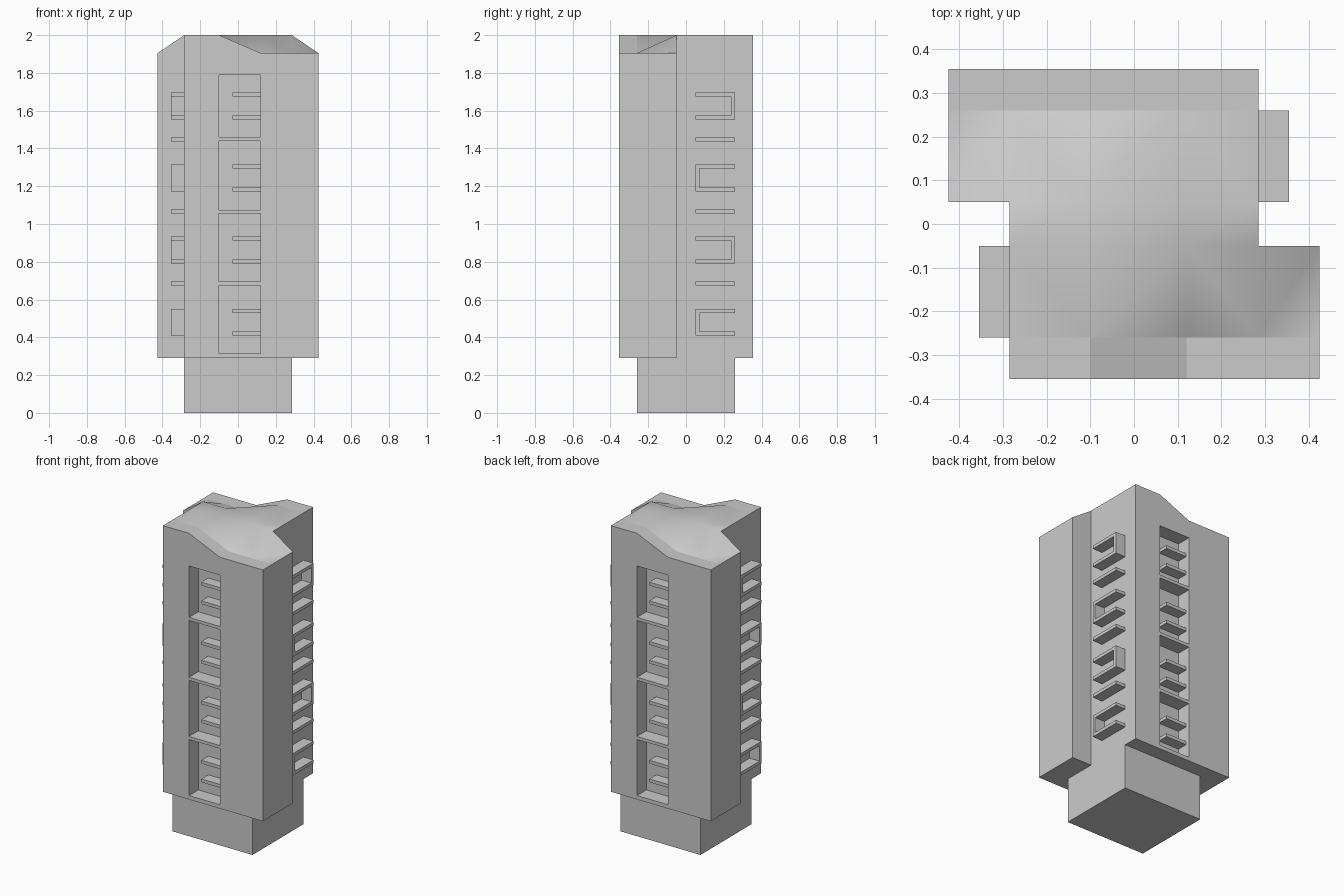
import bpy, bmesh

if "Cube" in bpy.data.objects:
    bpy.data.objects.remove(bpy.data.objects["Cube"])

LOW, HIGH, FLOOR = 1.905, 2.0, 0.29
PITCH = 0.3815


def finish(name, bm):
    bmesh.ops.recalc_face_normals(bm, faces=bm.faces)
    me = bpy.data.meshes.new(name)
    bm.to_mesh(me)
    bm.free()
    ob = bpy.data.objects.new(name, me)
    bpy.context.collection.objects.link(ob)
    return ob


def add_box(bm, x0, x1, y0, y1, z0, z1):
    vs = bmesh.ops.create_cube(bm, size=1)["verts"]
    for v in vs:
        v.co = ((x0 + x1) / 2 + v.co.x * (x1 - x0),
                (y0 + y1) / 2 + v.co.y * (y1 - y0),
                (z0 + z1) / 2 + v.co.z * (z1 - z0))


def add_prism(bm, profile, x0, x1):
    # (y, z) outline extruded along x
    f = bm.faces.new([bm.verts.new((x0, y, z)) for y, z in profile])
    new = bmesh.ops.extrude_face_region(bm, geom=[f], use_keep_orig=True)["geom"]
    for v in new:
        if isinstance(v, bmesh.types.BMVert):
            v.co.x = x1


# Base plinth
bm = bmesh.new()
add_box(bm, -0.285, 0.285, -0.26, 0.26, 0, FLOOR + 0.01)
finish("base", bm)

# Tower body: roof height grid, then walls dropped to the overhang
ys = [-0.355, -0.26, -0.05, 0.05, 0.26, 0.355]
heights = ["HHHLLL", "HHHLLL", "HHHHHL", "LHHHHH", "LLLHHH", "LLLHHH"]
cells = [(1, 5), (1, 5), (1, 4), (0, 4), (0, 4)]
bm = bmesh.new()
grid = []
for y, row in zip(ys, heights):
    mid = (-0.10, 0.12) if y < 0 else (-0.12, 0.10)
    xs = [-0.425, -0.285, *mid, 0.285, 0.425]
    grid.append([bm.verts.new((x, y, HIGH if h == "H" else LOW))
                 for x, h in zip(xs, row)])
for j, (a, b) in enumerate(cells):
    for i in range(a, b):
        f = bm.faces.new((grid[j][i], grid[j][i + 1],
                          grid[j + 1][i + 1], grid[j + 1][i]))
        f.smooth = 0 < j < 4
bmesh.ops.delete(bm, geom=[v for v in bm.verts if not v.link_faces], context='VERTS')
bmesh.ops.triangulate(bm, faces=bm.faces[:], quad_method='SHORT_EDGE')
rim = [e for e in bm.edges if e.is_boundary]
new = bmesh.ops.extrude_edge_only(bm, edges=rim)["geom"]
for g in new:
    if isinstance(g, bmesh.types.BMVert):
        g.co.z = FLOOR
    elif isinstance(g, bmesh.types.BMFace):
        g.smooth = False
bmesh.ops.edgeloop_fill(bm, edges=[e for e in bm.edges if e.is_boundary])
body = finish("tower_body", bm)

# Recessed window bays, four on the front and four on the back
bm = bmesh.new()
for z0, z1 in [(0.315, 0.675), (0.695, 1.055), (1.075, 1.44), (1.46, 1.79)]:
    add_box(bm, -0.10, 0.12, -0.5, -0.26, z0, z1)
    add_box(bm, -0.12, 0.10, 0.26, 0.5, z0, z1)
cutter = finish("bay_cutter", bm)
cutter.hide_render = True
mod = body.modifiers.new("bays", 'BOOLEAN')
mod.operation = 'DIFFERENCE'
mod.solver = 'EXACT'
mod.object = cutter
bpy.context.view_layer.objects.active = body
bpy.ops.object.modifier_apply(modifier=mod.name)
bpy.data.objects.remove(cutter)

# Ledges inside the bays
for name, s in (("front_ledges", 1), ("back_ledges", -1)):
    bm = bmesh.new()
    for k in range(4):
        for z in (0.41, 0.53):
            z += k * PITCH
            x = sorted((-0.03 * s, 0.12 * s))
            y = sorted((-0.33 * s, -0.255 * s))
            add_box(bm, *x, *y, z, z + 0.021)
    finish(name, bm)

# Side balconies: C-shaped brackets with alternating closed end, slabs between
for name, s, y0 in (("right_balconies", 1, 0.05), ("left_balconies", -1, -0.26)):
    bm = bmesh.new()
    y1, t = y0 + 0.21, 0.021
    xa, xb = sorted((0.28 * s, 0.355 * s))
    for k in range(4):
        z0 = 0.41 + k * PITCH
        z1 = z0 + 0.141
        a, b, w = (y0, y1, t) if k % 2 == 0 else (y1, y0, -t)
        add_prism(bm, [(a, z0), (b, z0), (b, z0 + t), (a + w, z0 + t),
                       (a + w, z1 - t), (b, z1 - t), (b, z1), (a, z1)], xa, xb)
        if k < 3:
            add_box(bm, xa, xb, y0, y1, z0 + 0.265, z0 + 0.265 + t)
    finish(name, bm)
